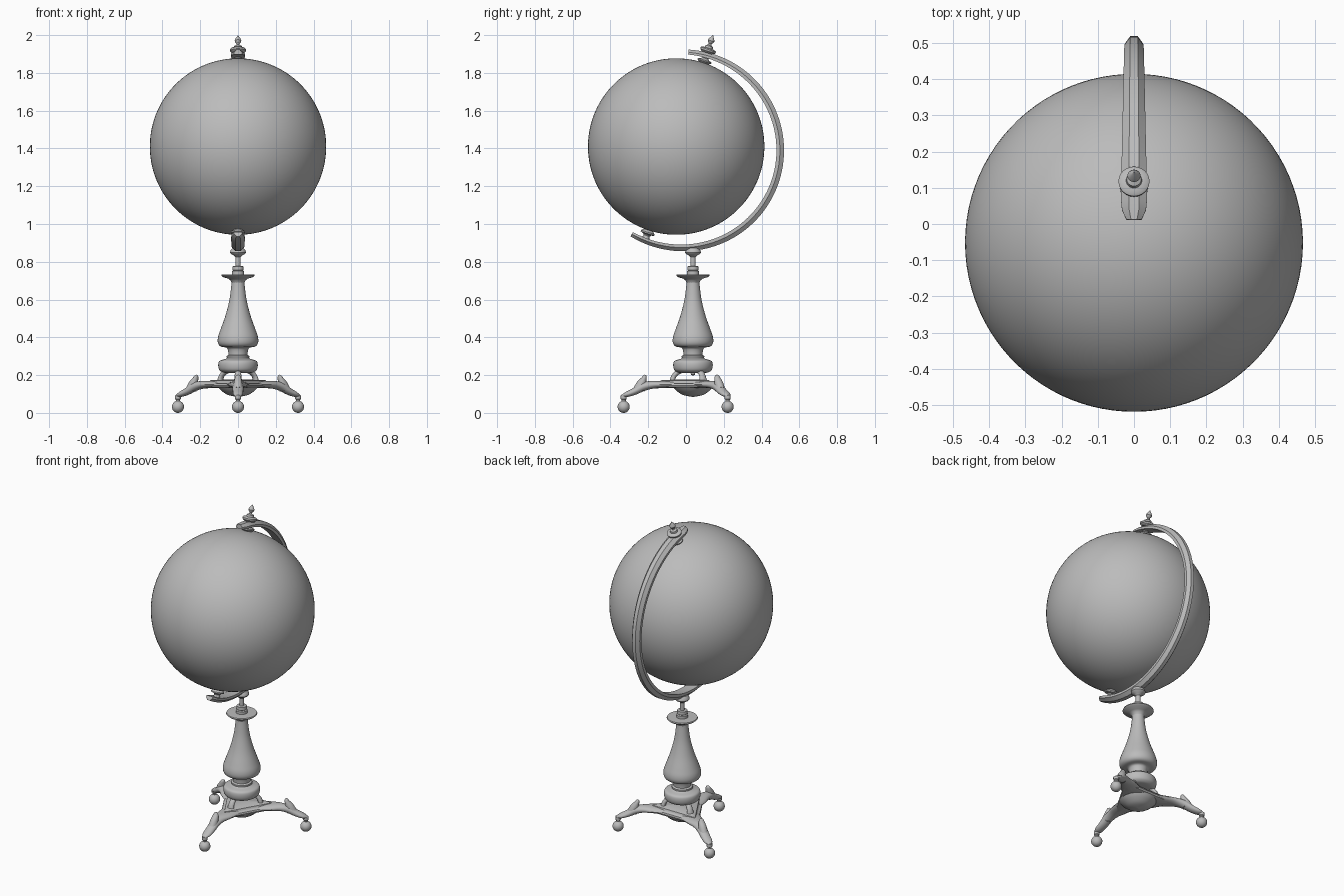
import bpy, bmesh
from math import sin, cos, pi, radians
from mathutils import Matrix, Vector

if "Cube" in bpy.data.objects:
    bpy.data.objects.remove(bpy.data.objects["Cube"])

grey = bpy.data.materials.new("plain grey")
grey.use_nodes = True
grey.diffuse_color = (0.5, 0.5, 0.5, 1)
grey.node_tree.nodes["Principled BSDF"].inputs["Base Color"].default_value = (0.5, 0.5, 0.5, 1)

STAND = Vector((0, 0.037, 0))
GLOBE = Vector((0, -0.052, 1.41))
RADIUS = 0.467
LEGS = [radians(a) for a in (-90, 30, 150)]


def finish(name, bm, matrix, angle=35):
    """Turn a bmesh into a smooth-shaded grey object."""
    bmesh.ops.recalc_face_normals(bm, faces=bm.faces)
    me = bpy.data.meshes.new(name)
    bm.to_mesh(me)
    bm.free()
    me.materials.append(grey)
    me.shade_smooth()
    me.set_sharp_from_angle(angle=radians(angle))
    ob = bpy.data.objects.new(name, me)
    ob.matrix_world = matrix
    bpy.context.collection.objects.link(ob)
    return ob


def loft(name, rings, matrix=Matrix(), angle=35):
    """Skin closed rings of equal size and cap both ends."""
    bm = bmesh.new()
    loops = [[bm.verts.new(p) for p in ring] for ring in rings]
    n = len(loops[0])
    for a, b in zip(loops, loops[1:]):
        for i in range(n):
            j = (i + 1) % n
            bm.faces.new((a[i], a[j], b[j], b[i]))
    bm.faces.new(loops[0])
    bm.faces.new(loops[-1])
    return finish(name, bm, matrix, angle)


def lathe(name, profile, matrix, n=40):
    """Turn a (radius, height) profile round z."""
    return loft(name, [[(max(r, 0.0008) * cos(2 * pi * i / n), max(r, 0.0008) * sin(2 * pi * i / n), z)
                        for i in range(n)] for r, z in profile], matrix)


def smooth(points, steps=5):
    """Catmull-Rom refinement of a list of tuples."""
    out = []
    for k in range(len(points) - 1):
        a, b, c, d = (Vector(points[min(max(k + o, 0), len(points) - 1)]) for o in (-1, 0, 1, 2))
        for s in range(steps):
            t = s / steps
            out.append(b + 0.5 * t * (c - a + t * (2 * a - 5 * b + 4 * c - d + t * (3 * (b - c) + d - a))))
    return out + [Vector(points[-1])]


def sweep(name, path, turn):
    """Oval tube along (reach, height, half width, half thickness), turned to a leg direction."""
    pts = smooth(path, 4)
    rings = []
    for k, p in enumerate(pts):
        q, o = pts[min(k + 1, len(pts) - 1)], pts[max(k - 1, 0)]
        d = Vector((q[0] - o[0], q[1] - o[1])).normalized()
        ring = []
        for i in range(16):
            a = 2 * pi * i / 16
            h = p[3] * sin(a)
            ring.append((p[0] - d.y * h, p[2] * cos(a), p[1] + d.x * h))
        rings.append(ring)
    return loft(name, rings, Matrix.Translation(STAND) @ Matrix.Rotation(turn, 4, 'Z'), 50)


# Globe
bm = bmesh.new()
bmesh.ops.create_uvsphere(bm, u_segments=96, v_segments=64, radius=RADIUS)
tilt = Matrix.Translation(GLOBE) @ Matrix.Rotation(radians(-18.3), 4, 'X')
finish("globe", bm, tilt)

# Half-ring arm with a bevelled outer side
rings = []
steps = 72
for k in range(steps + 1):
    t = k / steps
    a = radians(-121.5 + 208.5 * t)
    end = abs(2 * t - 1)
    w = 0.026 + 0.012 * end ** 2
    tip = min(t, 1 - t) * steps / 3
    if tip < 1:
        w *= 0.55 + 0.45 * (1 - (1 - tip) ** 2) ** 0.5
    thick = 0.040 - 0.014 * end ** 3
    inner = 0.534 - thick
    section = [(-w, 0), (w, 0), (w, 0.45), (0.4 * w, 1), (-0.4 * w, 1), (-w, 0.45)]
    rings.append([(x, -0.015 + (inner + thick * f) * cos(a), 1.39 + (inner + thick * f) * sin(a))
                  for x, f in section])
loft("half_ring_arm", rings, angle=25)

# Pivots on the tilted axis
lathe("top_pivot", [(0.012, 0.455), (0.025, 0.464), (0.038, 0.475), (0.038, 0.481), (0.022, 0.486),
                    (0.017, 0.492), (0.022, 0.510)], tilt)
lathe("top_finial", [(0.03, 0.522), (0.042, 0.532), (0.043, 0.541), (0.037, 0.546), (0.022, 0.549),
                     (0.020, 0.560), (0.009, 0.566), (0.008, 0.574), (0.015, 0.582), (0.018, 0.590),
                     (0.013, 0.602), (0.006, 0.612), (0, 0.621)], tilt, 24)
lathe("bottom_pivot", [(0.012, -0.455), (0.025, -0.466), (0.038, -0.478), (0.038, -0.485),
                       (0.022, -0.490), (0.017, -0.497), (0.022, -0.518)], tilt)

# Turned column
stand = Matrix.Translation(STAND)
lathe("arm_mount", [(0.03, 0.872), (0.04, 0.860), (0.042, 0.848), (0.037, 0.841), (0.022, 0.834),
                    (0.014, 0.825), (0.014, 0.776)], stand)
lathe("column_collar", [(0.014, 0.778), (0.029, 0.776), (0.030, 0.757), (0.026, 0.754), (0.033, 0.750),
                        (0.033, 0.728)], stand)
lathe("column_flange", [(0.03, 0.734), (0.086, 0.733), (0.089, 0.727), (0.080, 0.719), (0.052, 0.711),
                        (0.040, 0.702), (0.034, 0.688)], stand)
body = smooth([(0.034, 0.695), (0.037, 0.66), (0.047, 0.59), (0.068, 0.51), (0.093, 0.44), (0.106, 0.40),
               (0.106, 0.370), (0.092, 0.352), (0.062, 0.345), (0.053, 0.330), (0.050, 0.302)], 4)
lathe("column_body", body, stand, 48)
foot = smooth([(0.052, 0.306), (0.060, 0.300), (0.062, 0.287), (0.095, 0.277), (0.104, 0.262),
               (0.103, 0.238), (0.094, 0.222), (0.070, 0.212), (0, 0.211)], 4)
lathe("column_foot", foot, stand, 48)
lathe("pendant", [(0.006, 0.216), (0.012, 0.210), (0.010, 0.202), (0, 0.197)], stand, 16)


# Three-cornered base plate with stepped top and bowl beneath
def triangle(scale, z, n=96):
    ring = []
    for i in range(n):
        a = 2 * pi * i / n
        off = (a - pi / 2 + pi / 3) % (2 * pi / 3) - pi / 3
        r = scale * min(0.105 / cos(off), 0.205)
        ring.append((r * cos(a), r * sin(a), z))
    return ring


loft("base_plate", [triangle(s, z) for s, z in ((0.5, 0.132), (0.9, 0.132), (1.0, 0.137), (1.03, 0.146),
     (1.0, 0.155), (0.9, 0.157), (0.85, 0.162), (0.83, 0.172), (0.78, 0.175), (0.02, 0.176))], stand)
lathe("base_bowl", smooth([(0.105, 0.134), (0.085, 0.115), (0.05, 0.094), (0, 0.084)], 4), stand)

# Legs, scrolls, ball feet and column struts
for number, turn in enumerate(LEGS, 1):
    sweep(f"leg_{number}", [(0.10, 0.150, 0.06, 0.018), (0.17, 0.150, 0.050, 0.019), (0.22, 0.148, 0.036, 0.021),
                            (0.265, 0.138, 0.030, 0.023), (0.31, 0.114, 0.028, 0.019),
                            (0.35, 0.098, 0.025, 0.014), (0.378, 0.090, 0.010, 0.005)], turn)
    sweep(f"scroll_{number}", [(0.285, 0.125, 0.026, 0.030), (0.272, 0.155, 0.023, 0.025),
                               (0.260, 0.180, 0.018, 0.015), (0.254, 0.196, 0.012, 0.009),
                               (0.252, 0.201, 0.004, 0.003)], turn)
    sweep(f"strut_{number}", [(0.060, 0.224, 0.017, 0.013), (0.085, 0.212, 0.017, 0.013),
                              (0.102, 0.192, 0.018, 0.013), (0.110, 0.165, 0.022, 0.015)], turn)
    place = stand @ Matrix.Rotation(turn, 4, 'Z') @ Matrix.Translation((0.367, 0, 0))
    ball = [(0.032 * sin(pi * i / 16), 0.032 - 0.032 * cos(pi * i / 16)) for i in range(16)]
    lathe(f"ball_foot_{number}", ball[:-1] + [(0.011, 0.064), (0.012, 0.070), (0.016, 0.074), (0.016, 0.092)],
          place, 24)
